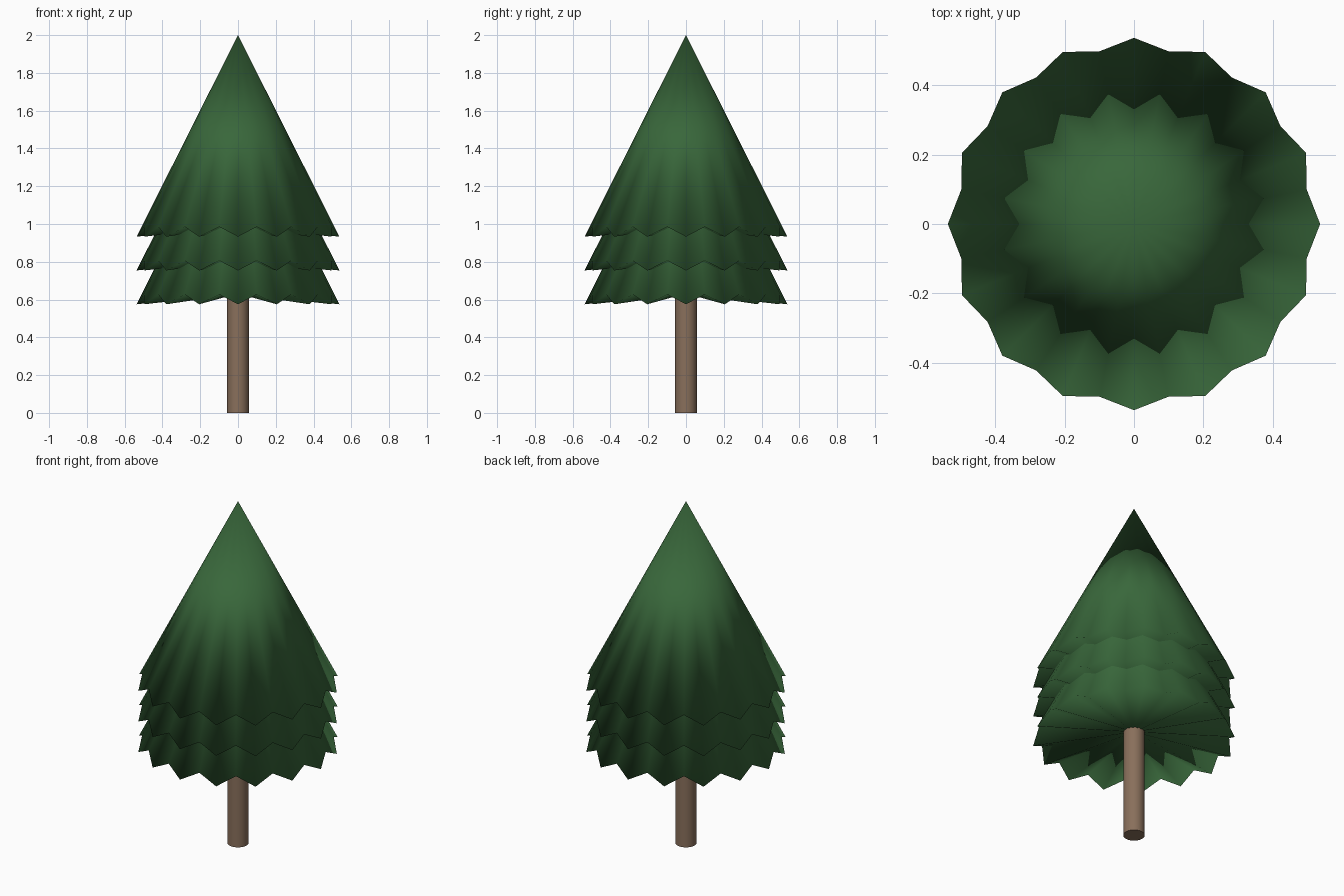
import bpy, bmesh
from math import sin, cos, pi

if "Cube" in bpy.data.objects:
    bpy.data.objects.remove(bpy.data.objects["Cube"])


def material(name, color):
    m = bpy.data.materials.new(name)
    m.diffuse_color = (*color, 1)
    m.use_nodes = True
    m.node_tree.nodes["Principled BSDF"].inputs["Base Color"].default_value = m.diffuse_color
    return m


green = material("needles_green", (0.04, 0.135, 0.043))
brown = material("bark_brown", (0.25, 0.16, 0.105))


def foliage_tier(name, drop, points=16):
    """Closed cone whose rim zigzags between low tips and raised notches."""
    bm = bmesh.new()
    apex = bm.verts.new((0, 0, 2.0 - drop))
    centre = bm.verts.new((0, 0, 0.99 - drop))
    rim = []
    for i in range(points * 2):
        r, z = (0.537, 0.933) if i % 2 == 0 else (0.508, 0.985)
        a = pi * i / points
        rim.append(bm.verts.new((r * cos(a), r * sin(a), z - drop)))
    for a, b in zip(rim, rim[1:] + rim[:1]):
        bm.faces.new((a, b, apex))
        bm.faces.new((b, a, centre))
    for f in bm.faces:
        f.smooth = True
    me = bpy.data.meshes.new(name)
    bm.to_mesh(me)
    bm.free()
    me.materials.append(green)
    ob = bpy.data.objects.new(name, me)
    bpy.context.collection.objects.link(ob)


# Three identical tiers stacked with an even spacing
for i, name in enumerate(("top_foliage", "middle_foliage", "bottom_foliage")):
    foliage_tier(name, 0.179 * i)

# Trunk
bpy.ops.mesh.primitive_cylinder_add(vertices=32, radius=0.057, depth=0.7, location=(0, 0, 0.35))
trunk = bpy.context.object
trunk.name = "trunk"
trunk.data.materials.append(brown)
bpy.ops.object.shade_smooth_by_angle()
